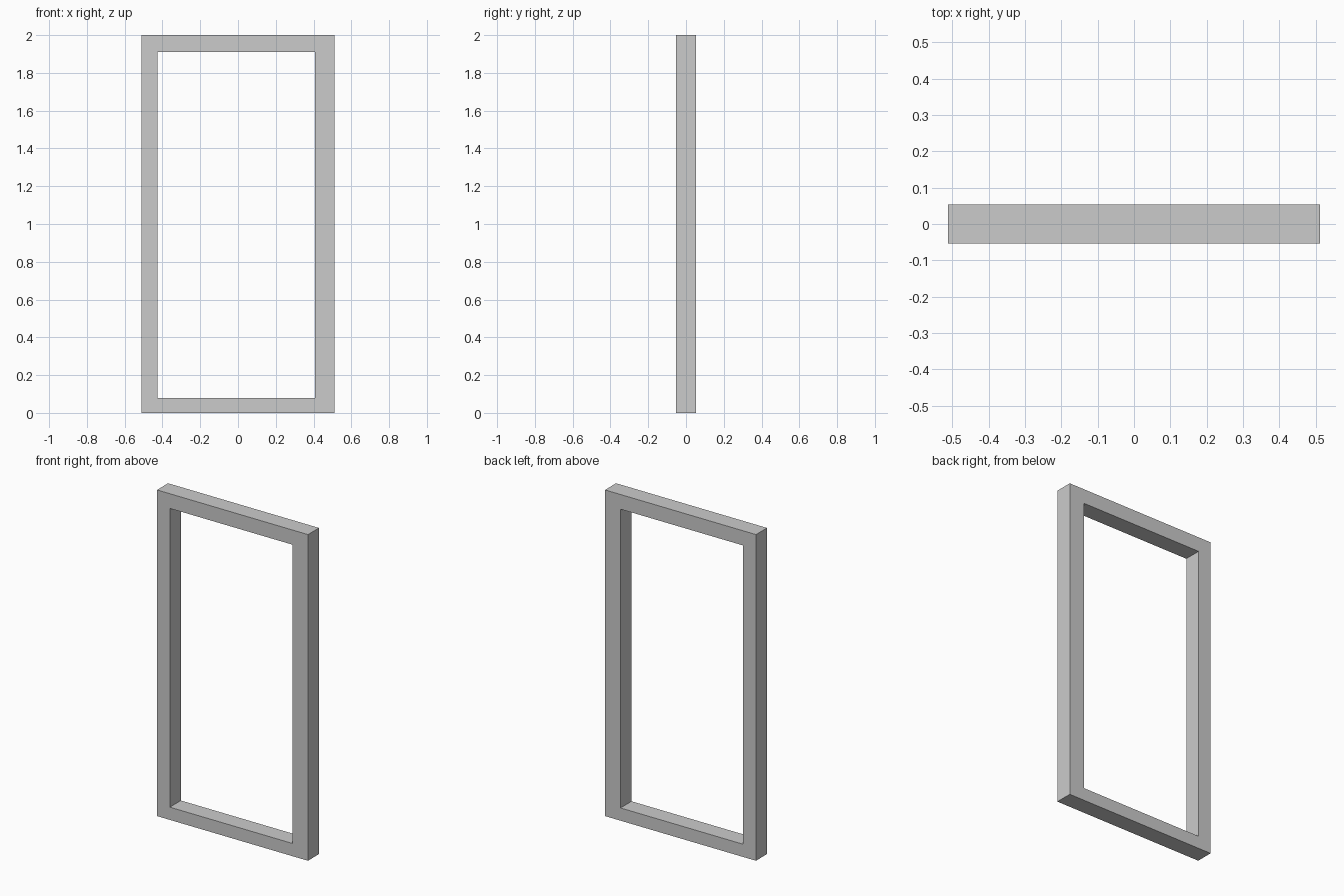
import bpy, bmesh

if "Cube" in bpy.data.objects:
    bpy.data.objects.remove(bpy.data.objects["Cube"])

HALF_DEPTH = 0.0535
OUTER = (-0.512, 0.512, 0.0, 2.0)      # x min, x max, z min, z max
OPENING = (-0.425, 0.407, 0.078, 1.91)  # slightly off-centre opening


def rectangle(bm, bounds, y):
    x0, x1, z0, z1 = bounds
    return [bm.verts.new((x, y, z)) for x, z in ((x0, z0), (x1, z0), (x1, z1), (x0, z1))]


# Front face ring of the frame, one mitred quad per side
bm = bmesh.new()
outer = rectangle(bm, OUTER, -HALF_DEPTH)
inner = rectangle(bm, OPENING, -HALF_DEPTH)
ring = []
for i in range(4):
    j = (i + 1) % 4
    ring.append(bm.faces.new((outer[i], outer[j], inner[j], inner[i])))

# Extrude the ring to full depth
result = bmesh.ops.extrude_face_region(bm, geom=ring, use_keep_orig=True)
moved = [v for v in result["geom"] if isinstance(v, bmesh.types.BMVert)]
bmesh.ops.translate(bm, verts=moved, vec=(0, 2 * HALF_DEPTH, 0))
bmesh.ops.recalc_face_normals(bm, faces=bm.faces[:])

mesh = bpy.data.meshes.new("door_frame")
bm.to_mesh(mesh)
bm.free()
frame = bpy.data.objects.new("door_frame", mesh)
bpy.context.collection.objects.link(frame)
